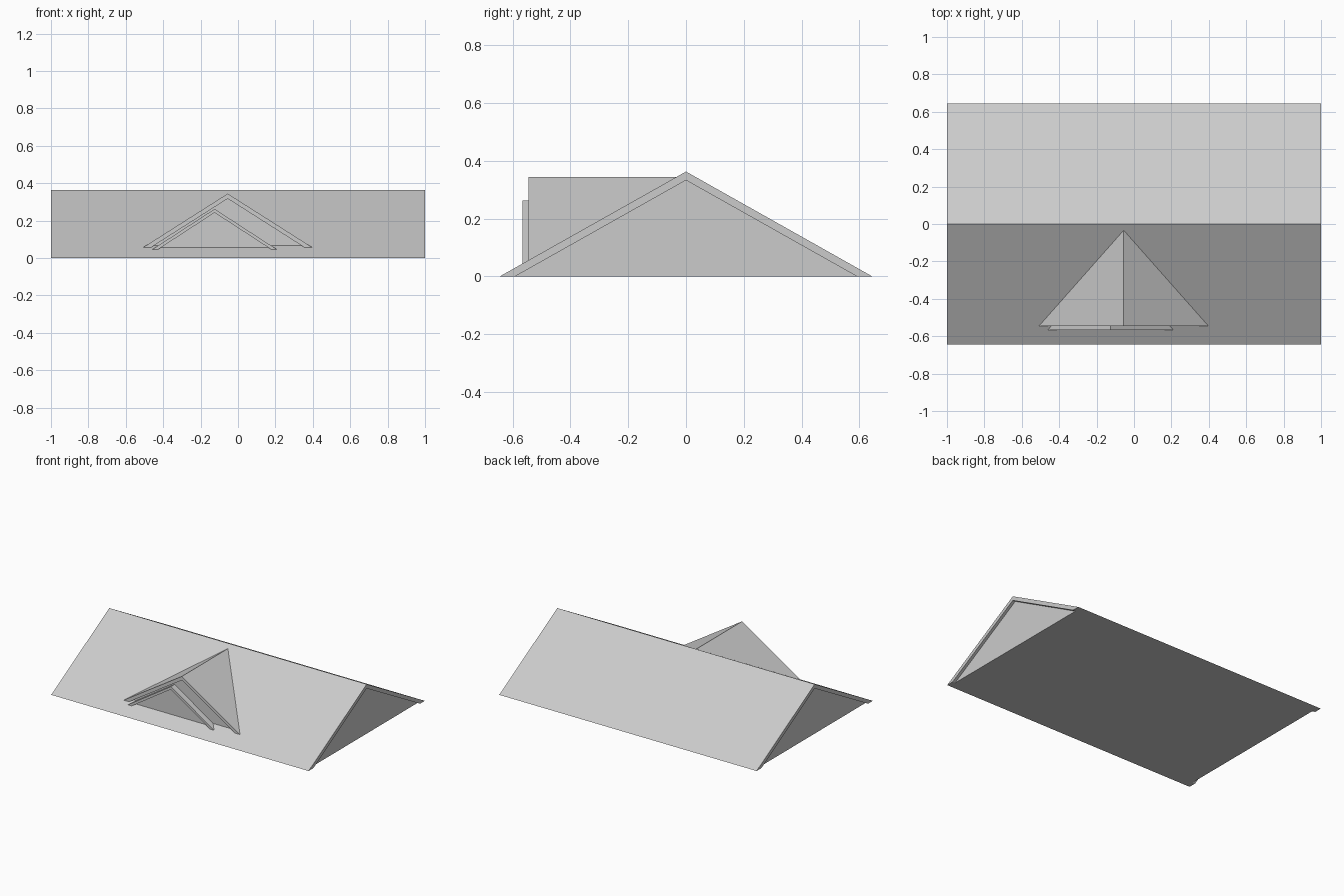
import bpy, bmesh

if "Cube" in bpy.data.objects:
    bpy.data.objects.remove(bpy.data.objects["Cube"])

HALF_L, HALF_W, RIDGE = 1.0, 0.645, 0.363
RECESS = 0.02          # how far each gable wall sits behind its roof edge


def make_object(name, build):
    bm = bmesh.new()
    build(bm)
    bmesh.ops.remove_doubles(bm, verts=bm.verts, dist=1e-5)
    bmesh.ops.recalc_face_normals(bm, faces=bm.faces)
    mesh = bpy.data.meshes.new(name)
    bm.to_mesh(mesh)
    bm.free()
    obj = bpy.data.objects.new(name, mesh)
    bpy.context.collection.objects.link(obj)


def gable_end(bm, outer, inner, wall):
    """Roof edge band, its underside and the recessed triangular wall."""
    rings = [[bm.verts.new(p) for p in ring] for ring in (outer, inner, wall)]
    for a, b in zip(rings, rings[1:]):
        for i in range(2):
            bm.faces.new((a[i], a[i + 1], b[i + 1], b[i]))
    bm.faces.new(rings[2])
    return rings


# Main roof: ridge along x, recessed gable at each end, closed underneath
def main_roof(bm):
    def tri(x, shrink):
        k = 1 - shrink / RIDGE
        return [(x, -HALF_W * k, 0), (x, 0, RIDGE - shrink), (x, HALF_W * k, 0)]

    ends = [gable_end(bm, tri(s * HALF_L, 0), tri(s * HALF_L, 0.03),
                      tri(s * (HALF_L - RECESS), 0.03)) for s in (-1, 1)]
    a, b = ends[0][0], ends[1][0]
    for i in range(2):
        bm.faces.new((a[i], a[i + 1], b[i + 1], b[i]))
    rim = [[o[0], n[0], w[0], w[2], n[2], o[2]] for o, n, w in ends]
    bm.faces.new(rim[0] + rim[1][::-1])


make_object("main_roof", main_roof)


# Dormers: gabled wedges running back into the front slope
def slope_z(y):
    return RIDGE * (1 + y / HALF_W)


def dormer(name, cx, half, y, top, thick):
    pitch = (top - slope_z(y)) / half

    def tri(yy, peak):
        z = slope_z(yy)
        w = (peak - z) / pitch
        return [(cx - w, yy, z), (cx, yy, peak), (cx + w, yy, z)]

    def build(bm):
        low = top - thick
        outer = gable_end(bm, tri(y, top), tri(y, low), tri(y + RECESS, low))[0]
        back = bm.verts.new((cx, HALF_W * (top / RIDGE - 1), top))
        for i in range(2):
            bm.faces.new((outer[i], outer[i + 1], back))

    make_object(name, build)


dormer("large_dormer", -0.055, 0.4525, -0.545, 0.344, 0.027)
dormer("small_dormer", -0.125, 0.335, -0.566, 0.262, 0.02)
